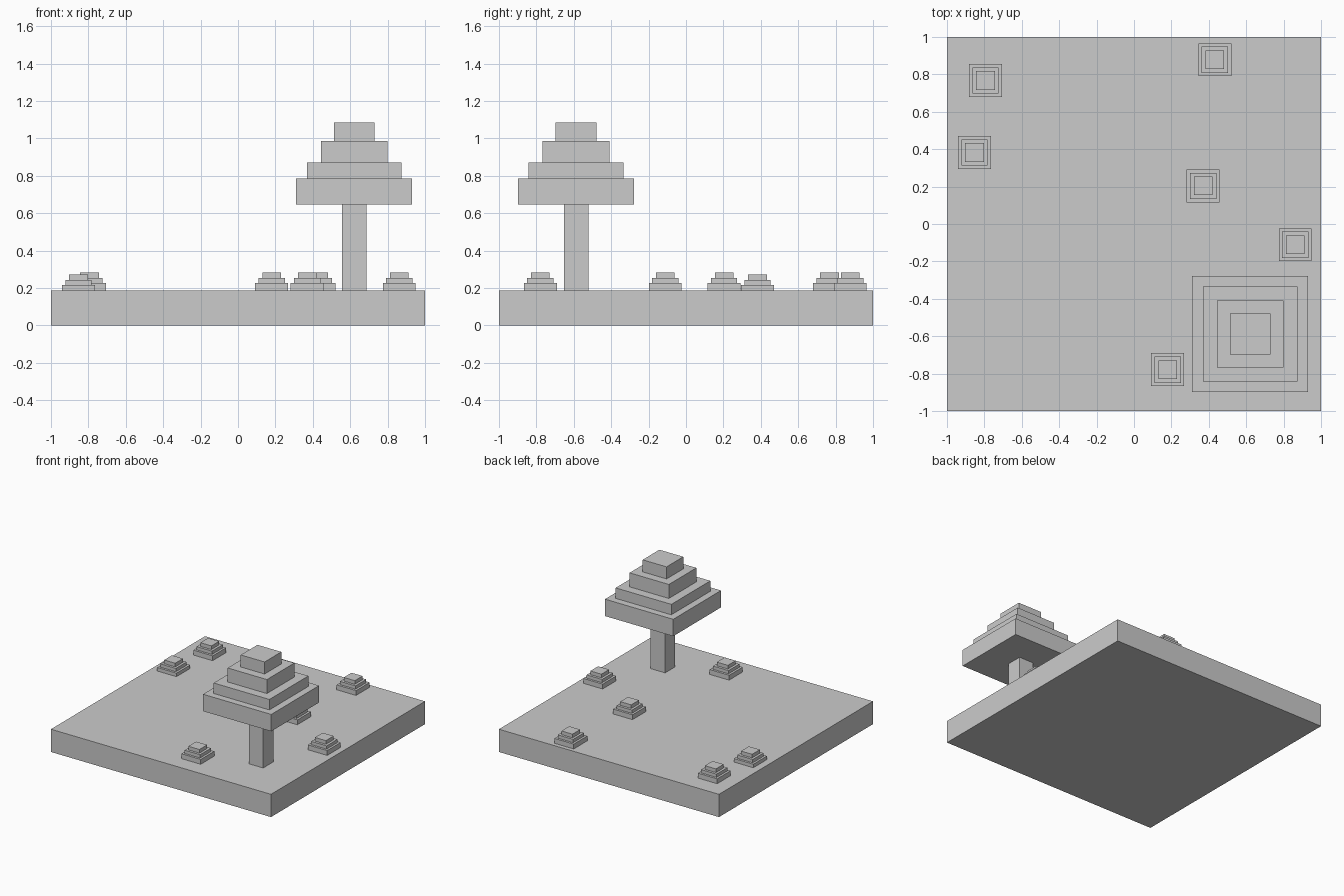
import bpy, bmesh
from mathutils import Matrix, Vector

if "Cube" in bpy.data.objects:
    bpy.data.objects.remove(bpy.data.objects["Cube"])


def stack(name, x, y, z, tiers):
    """Square blocks piled up from height z; tiers are (width, top height)."""
    bm = bmesh.new()
    for width, top in tiers:
        m = Matrix.Translation((x, y, (z + top) / 2)) @ Matrix.Diagonal(
            Vector((width, width, top - z, 1)))
        bmesh.ops.create_cube(bm, size=1, matrix=m)
        z = top
    mesh = bpy.data.meshes.new(name)
    bm.to_mesh(mesh)
    bm.free()
    obj = bpy.data.objects.new(name, mesh)
    bpy.context.collection.objects.link(obj)
    return obj


GROUND = 0.187

# ground slab
stack("ground_slab", 0, 0, 0, [(2, GROUND)])

# tree: trunk and four-tier crown
TREE = (0.621, -0.588)
stack("tree_trunk", *TREE, GROUND, [(0.131, 0.647)])
stack("tree_crown", *TREE, 0.647,
      [(0.62, 0.786), (0.506, 0.872), (0.357, 0.987), (0.217, 1.086)])

# small stepped bushes: x, y, how far sunk into the ground
bushes = [(-0.794, 0.767, 0), (-0.853, 0.382, 0.011), (0.432, 0.878, 0),
          (0.37, 0.204, 0), (0.862, -0.111, 0), (0.18, -0.779, 0)]
for i, (x, y, sink) in enumerate(bushes, 1):
    tiers = [(0.176, 0.227), (0.14, 0.254), (0.1, 0.284)]
    stack(f"bush_{i}", x, y, GROUND - sink, [(w, t - sink) for w, t in tiers])
